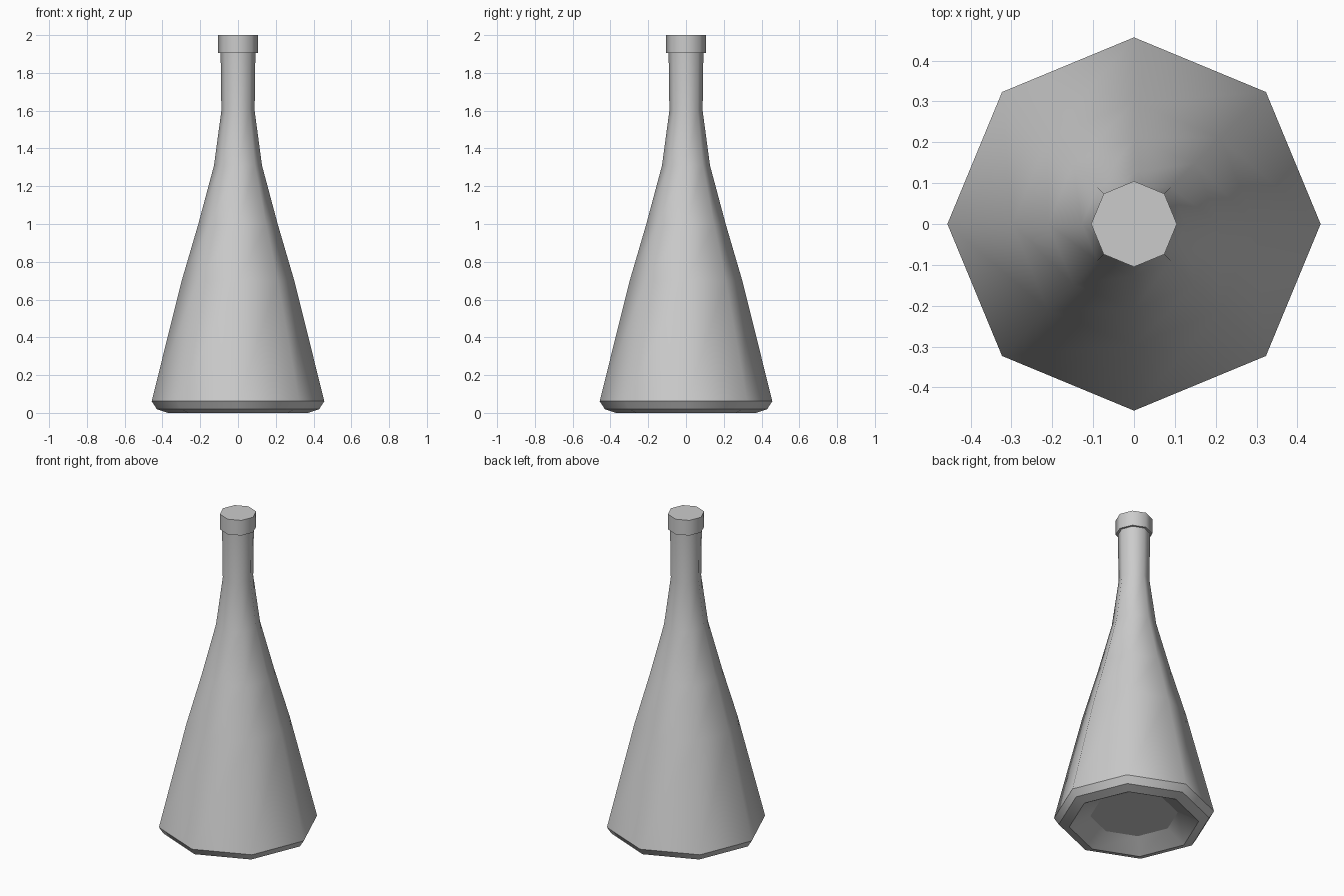
import bpy, bmesh
from math import cos, sin, pi

if "Cube" in bpy.data.objects:
    bpy.data.objects.remove(bpy.data.objects["Cube"])

SIDES = 8


def lathe(name, profile):
    """Spin (radius, z, sharp) rings around z and cap both ends."""
    bm = bmesh.new()
    rings = [[bm.verts.new((r * cos(2 * pi * i / SIDES), r * sin(2 * pi * i / SIDES), z))
              for i in range(SIDES)] for r, z, _ in profile]
    for a, b in zip(rings, rings[1:]):
        for i in range(SIDES):
            j = (i + 1) % SIDES
            bm.faces.new((a[i], a[j], b[j], b[i]))
    bm.faces.new(rings[0][::-1])
    bm.faces.new(rings[-1])
    for f in bm.faces:
        f.smooth = True
    # keep the chosen rings crisp
    for ring, (_, _, sharp) in zip(rings, profile):
        if sharp:
            for i in range(SIDES):
                bm.edges.get((ring[i], ring[(i + 1) % SIDES])).smooth = False
    bmesh.ops.recalc_face_normals(bm, faces=bm.faces)
    mesh = bpy.data.meshes.new(name)
    bm.to_mesh(mesh)
    bm.free()
    obj = bpy.data.objects.new(name, mesh)
    bpy.context.collection.objects.link(obj)
    return obj


# flask: recessed base, bevelled foot, tapering body, neck and lip
lathe("flask", [
    (0.25, 0.065, True),   # recess floor
    (0.37, 0.0, True),     # standing rim
    (0.43, 0.02, True),
    (0.457, 0.062, True),  # widest point
    (0.298, 0.70, False),
    (0.21, 1.00, False),
    (0.127, 1.31, False),
    (0.088, 1.60, False),
    (0.092, 1.905, True),  # top of neck
    (0.105, 1.905, True),  # lip
    (0.105, 2.0, True),
])
